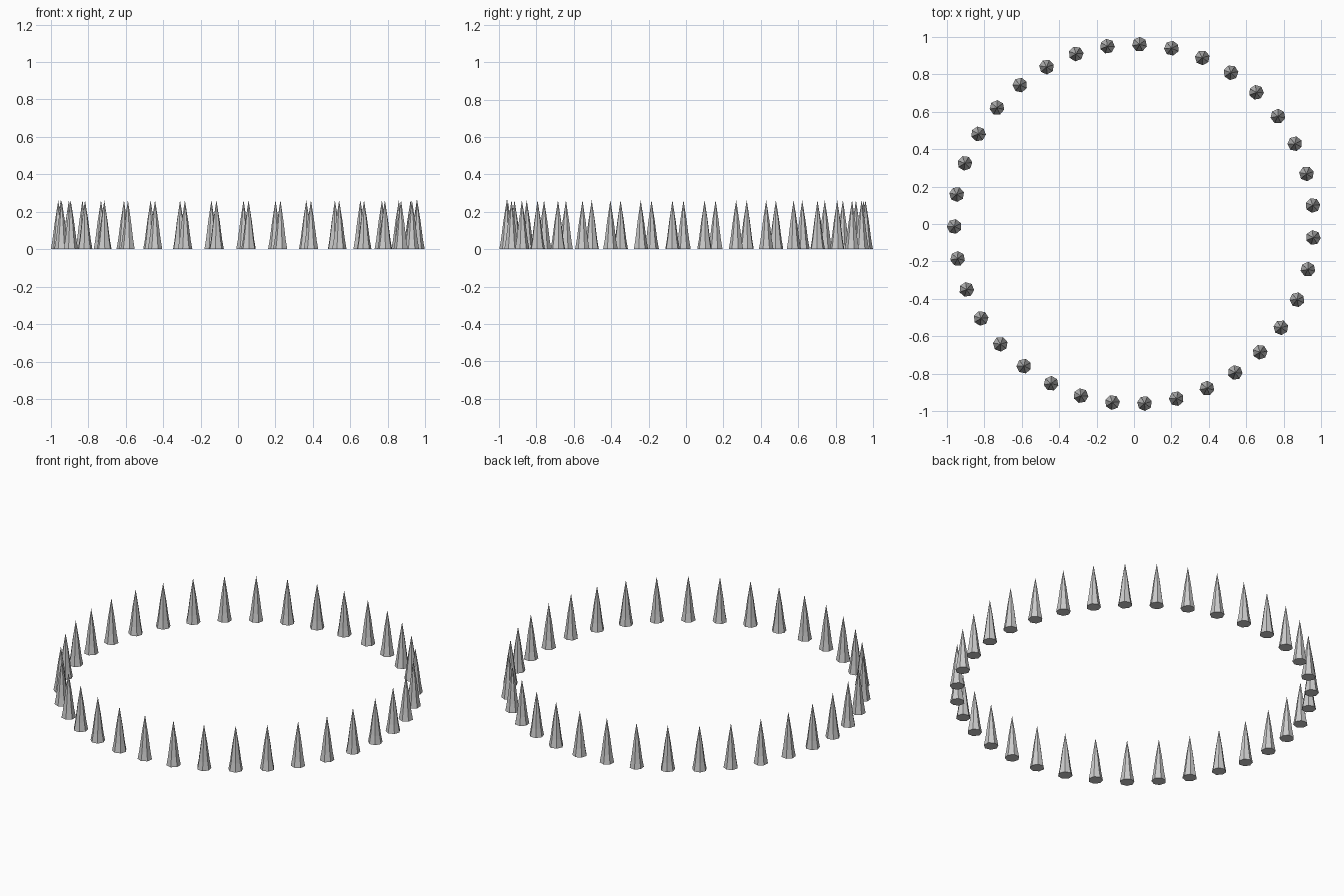
import bpy, bmesh
from math import cos, sin, radians, tau

if "Cube" in bpy.data.objects:
    bpy.data.objects.remove(bpy.data.objects["Cube"])

COUNT, RING, SIDES = 35, 0.96, 7
# radius, height of a spike with a slightly flared foot
PROFILE = [(0.040, 0.0), (0.031, 0.05), (0.018, 0.15)]
TIP = 0.262


def spike(bm, angle):
    cx, cy = RING * cos(angle), RING * sin(angle)
    rings = [[bm.verts.new((cx + r * cos(angle + tau * i / SIDES),
                            cy + r * sin(angle + tau * i / SIDES), z))
              for i in range(SIDES)] for r, z in PROFILE]
    tip = bm.verts.new((cx, cy, TIP))
    bm.faces.new(rings[0][::-1])
    for i in range(SIDES):
        j = (i + 1) % SIDES
        for a, b in zip(rings, rings[1:]):
            bm.faces.new((a[i], a[j], b[j], b[i]))
        bm.faces.new((rings[-1][i], rings[-1][j], tip))


# ring of spikes
bm = bmesh.new()
for k in range(COUNT):
    spike(bm, radians(5.95) + tau * k / COUNT)
mesh = bpy.data.meshes.new("spike_ring")
bm.to_mesh(mesh)
bm.free()
bpy.context.collection.objects.link(bpy.data.objects.new("spike_ring", mesh))
